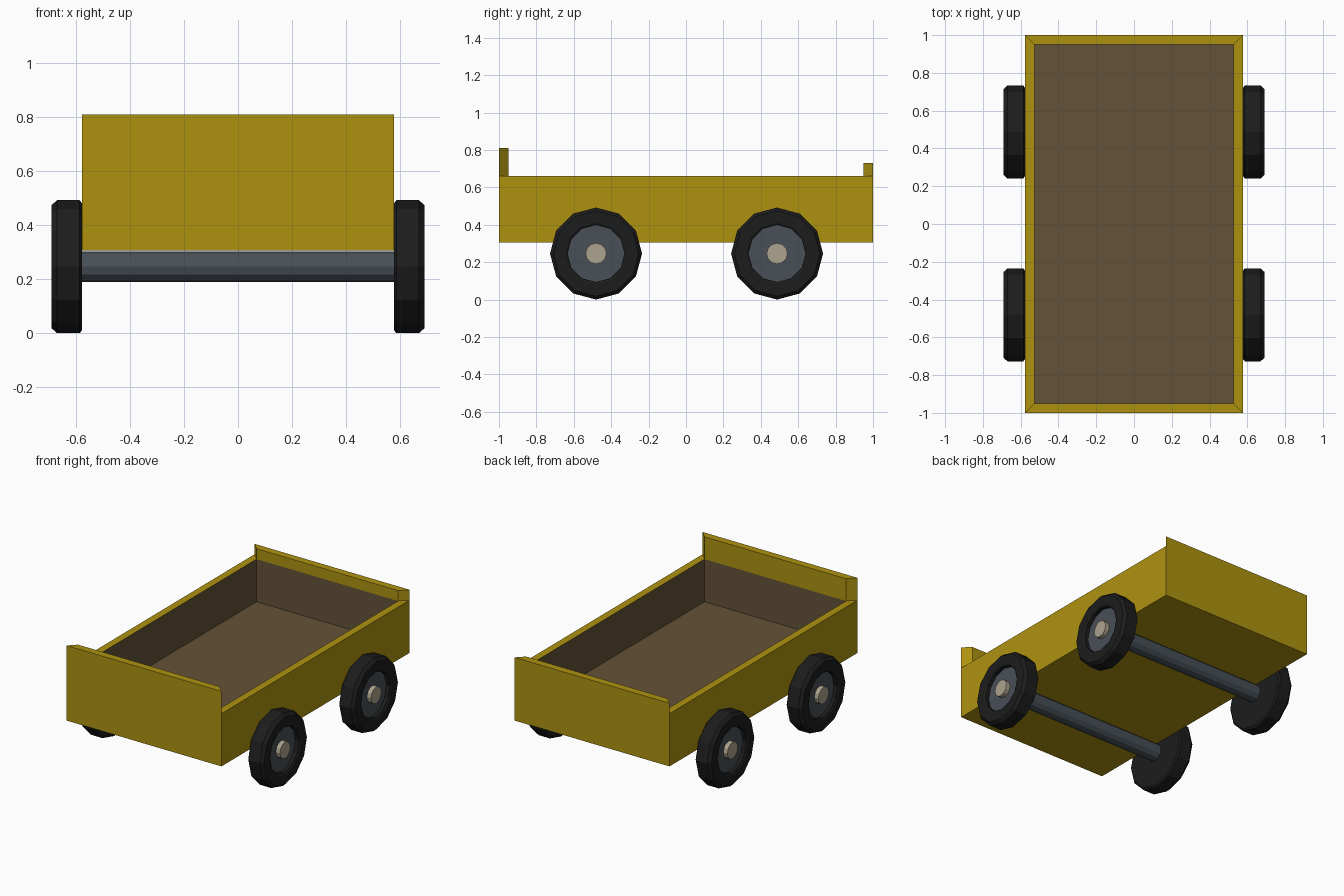
import bpy, bmesh, math

if "Cube" in bpy.data.objects:
    bpy.data.objects.remove(bpy.data.objects["Cube"])


def material(name, rgb):
    m = bpy.data.materials.new(name)
    m.diffuse_color = (*rgb, 1)
    m.use_nodes = True
    m.node_tree.nodes["Principled BSDF"].inputs["Base Color"].default_value = m.diffuse_color
    return m


YELLOW = material("yellow_paint", (0.42, 0.29, 0.005))
BROWN = material("brown_wood", (0.13, 0.085, 0.04))
RUBBER = material("rubber", (0.012, 0.012, 0.012))
STEEL = material("steel", (0.065, 0.08, 0.095))
TAN = material("hub_tan", (0.42, 0.37, 0.27))


def finish(name, bm, mats):
    bmesh.ops.recalc_face_normals(bm, faces=bm.faces)
    me = bpy.data.meshes.new(name)
    bm.to_mesh(me)
    bm.free()
    for m in mats:
        me.materials.append(m)
    ob = bpy.data.objects.new(name, me)
    bpy.context.collection.objects.link(ob)
    return ob


def lathe(name, profile, y, z, side, mat, n=12):
    """Spin an (x, radius) profile round the x axis; radius 0 at both ends."""
    bm = bmesh.new()
    vs = [bm.verts.new((x, r, 0)) for x, r in profile]
    es = [bm.edges.new(p) for p in zip(vs, vs[1:])]
    bmesh.ops.spin(bm, geom=vs + es, cent=(0, 0, 0), axis=(1, 0, 0),
                   angle=math.tau, steps=n)
    bmesh.ops.remove_doubles(bm, verts=bm.verts, dist=1e-4)
    for v in bm.verts:
        v.co = (v.co.x * side, v.co.y + y, v.co.z + z)
    return finish(name, bm, [mat])


# Open cargo tray: box, mitred rim, hollow inside, raised end boards
HX, Z0, Z1, FLOOR, WALL = 0.577, 0.305, 0.66, 0.373, 0.071
bm = bmesh.new()
bmesh.ops.create_cube(bm, size=1)
for v in bm.verts:
    v.co = (v.co.x * 2 * HX, v.co.y * 2, Z1 if v.co.z > 0 else Z0)
bm.normal_update()
top = max(bm.faces, key=lambda f: f.calc_center_median().z)
rim = bmesh.ops.inset_region(bm, faces=[top], thickness=WALL)["faces"]
front = min(rim, key=lambda f: f.calc_center_median().y)
back = max(rim, key=lambda f: f.calc_center_median().y)


def raise_face(face, dz):
    cap = bmesh.ops.extrude_discrete_faces(bm, faces=[face])["faces"][0]
    for v in cap.verts:
        v.co.z += dz


raise_face(top, FLOOR - Z1)
raise_face(front, 0.81 - Z1)
raise_face(back, 0.73 - Z1)
for f in bm.faces:
    inside = all(abs(v.co.x) < HX - 0.05 and abs(v.co.y) < 0.95
                 and v.co.z < Z1 + 0.01 for v in f.verts)
    f.material_index = 1 if inside else 0
finish("cargo_tray", bm, [YELLOW, BROWN])

# Axles and wheels
CZ, R = 0.246, 0.246
TYRE = [(HX, 0), (HX, 0.234), (0.586, R), (0.67, R), (0.69, 0.228),
        (0.69, 0.165), (0.683, 0.153), (0.65, 0.153), (0.65, 0)]
DISC = [(0.64, 0), (0.64, 0.152), (0.658, 0.152), (0.658, 0)]
HUB = [(0.65, 0), (0.65, 0.056), (0.688, 0.056), (0.688, 0)]
for end, y in (("front", -0.481), ("back", 0.487)):
    lathe(end + "_axle", [(-0.58, 0), (-0.58, 0.057), (0.58, 0.057), (0.58, 0)],
          y, CZ, 1, STEEL)
    for label, side in (("left", -1), ("right", 1)):
        pre = f"{end}_{label}_"
        lathe(pre + "tyre", TYRE, y, CZ, side, RUBBER)
        lathe(pre + "wheel_disc", DISC, y, CZ, side, STEEL)
        lathe(pre + "hub", HUB, y, CZ, side, TAN)
